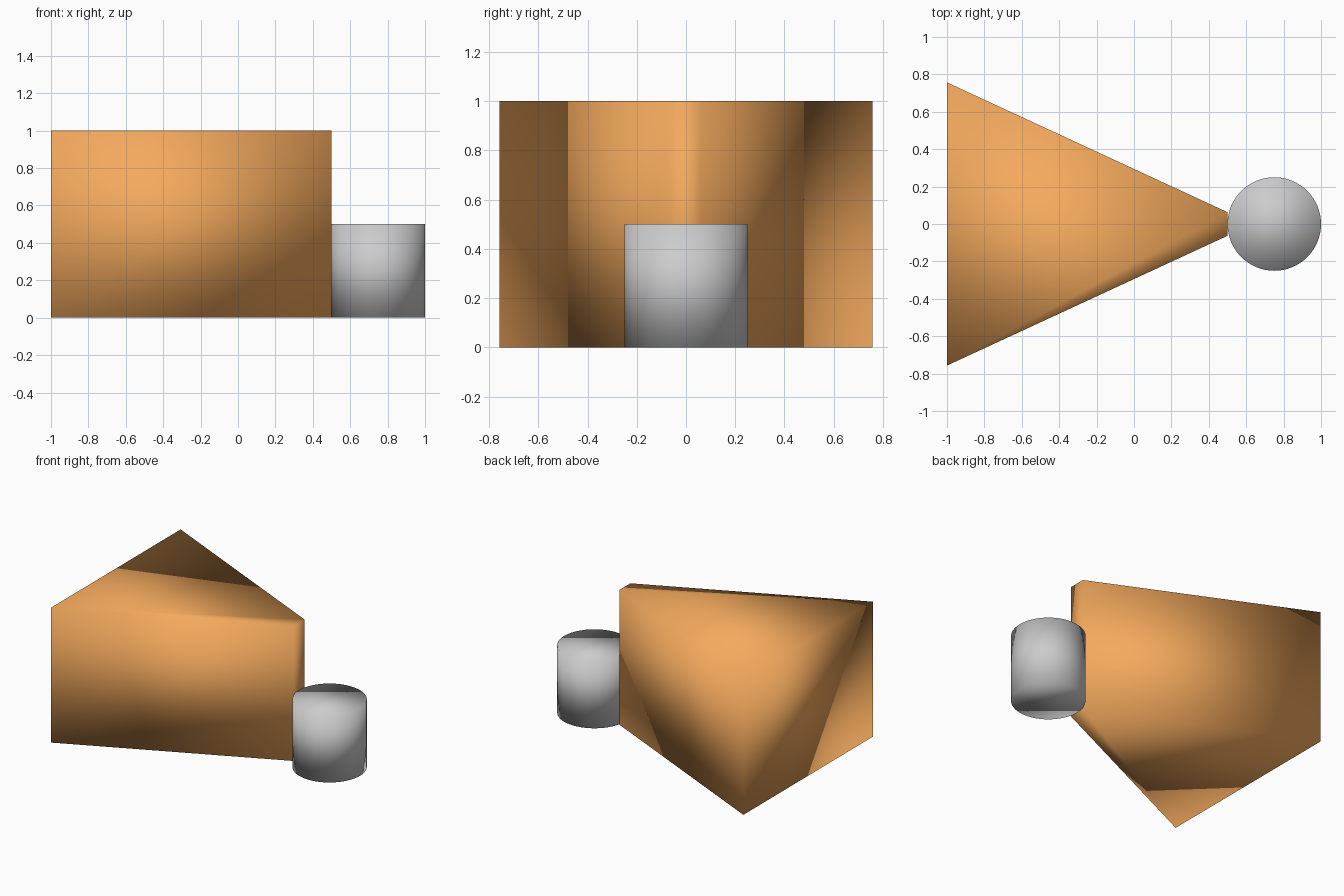
import bpy
import bmesh

if "Cube" in bpy.data.objects:
    bpy.data.objects.remove(bpy.data.objects["Cube"])


def prism(name, outline, height):
    """Extrude a flat outline upward from z = 0, fully smooth shaded."""
    bm = bmesh.new()
    base = bm.faces.new([bm.verts.new((x, y, 0)) for x, y in outline])
    top = bmesh.ops.extrude_face_region(bm, geom=[base], use_keep_orig=True)["geom"]
    for v in (g for g in top if isinstance(g, bmesh.types.BMVert)):
        v.co.z = height
    bmesh.ops.recalc_face_normals(bm, faces=bm.faces)
    for f in bm.faces:
        f.smooth = True
    mesh = bpy.data.meshes.new(name)
    bm.to_mesh(mesh)
    bm.free()
    obj = bpy.data.objects.new(name, mesh)
    bpy.context.collection.objects.link(obj)
    return obj


# Tapered wedge block, wide at the left and blunt at the right
wedge = prism("wedge_block",
              [(-1, -0.757), (0.5, -0.063), (0.5, 0.063), (-1, 0.757)], 1.0)
orange = bpy.data.materials.new("orange")
orange.diffuse_color = (0.9, 0.4, 0.11, 1)
orange.use_nodes = True
orange.node_tree.nodes["Principled BSDF"].inputs["Base Color"].default_value = orange.diffuse_color
wedge.data.materials.append(orange)

# Short cylinder touching the blunt tip
bpy.ops.mesh.primitive_cylinder_add(vertices=64, radius=0.25, depth=0.5,
                                    location=(0.75, 0, 0.25))
cylinder = bpy.context.object
cylinder.name = "tip_cylinder"
bpy.ops.object.shade_smooth()
